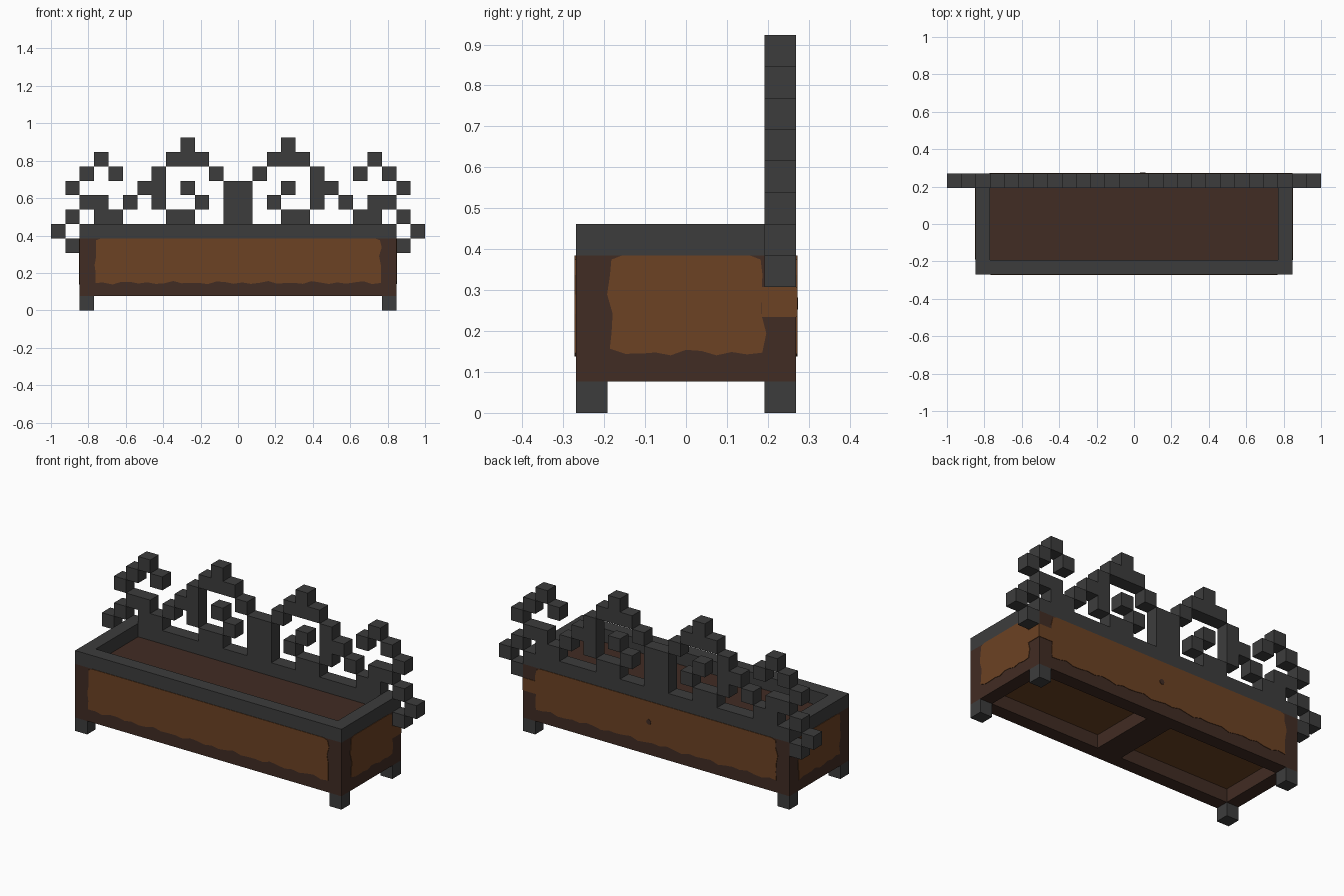
import bpy, bmesh, math
from mathutils import Matrix, Vector

if "Cube" in bpy.data.objects:
    bpy.data.objects.remove(bpy.data.objects["Cube"])

U = 2 / 26                      # edge of one block
HALF_W, HALF_D = 11, 3.5        # planter half size in blocks


def material(name, rgb):
    mat = bpy.data.materials.new(name)
    mat.use_nodes = True
    mat.diffuse_color = (*rgb, 1)
    mat.node_tree.nodes["Principled BSDF"].inputs["Base Color"].default_value = (*rgb, 1)
    return mat


IRON = material("dark iron", (0.046, 0.046, 0.046))
BARK = material("dark bark", (0.053, 0.025, 0.017))
WOOD = material("warm wood", (0.150, 0.054, 0.017))


def finish(name, bm, mats):
    mesh = bpy.data.meshes.new(name)
    bm.to_mesh(mesh)
    bm.free()
    for mat in mats:
        mesh.materials.append(mat)
    obj = bpy.data.objects.new(name, mesh)
    bpy.context.collection.objects.link(obj)
    return obj


def blocks(name, cells, mats, rule=None):
    """Outer skin of a set of unit blocks; cells are (x, y, z) indices."""
    bm = bmesh.new()
    for cell in cells:
        centre = Vector(cell) + Vector((0.5, 0.5 - HALF_D, 0.5))
        for axis in range(3):
            for sign in (-1, 1):
                n = Vector((0, 0, 0))
                n[axis] = sign
                if tuple(int(c + d) for c, d in zip(cell, n)) in cells:
                    continue
                a = Vector((0, 0, 0))
                a[(axis + 1) % 3] = 0.5
                b = n.cross(a)
                mid = centre + n / 2
                corners = (mid - a - b, mid + a - b, mid + a + b, mid - a + b)
                face = bm.faces.new([bm.verts.new(p * U) for p in corners])
                if rule:
                    face.material_index = rule(cell, n)
    bmesh.ops.remove_doubles(bm, verts=bm.verts, dist=0.001)
    return finish(name, bm, mats)


def plate(name, points, angle, dist, mat):
    """Thin painted plate on one planter side; points are (across, height)."""
    turn = Matrix.Rotation(angle, 3, "Z")
    bm = bmesh.new()
    bm.faces.new([bm.verts.new(turn @ Vector((u, -dist - 0.003, z))) for u, z in points])
    obj = finish(name, bm, [mat])
    obj.modifiers.new("thickness", "SOLIDIFY").thickness = 0.003


def worn_outline(half, seed):
    """Stripped wood area with an uneven edge, in model units."""
    w = (half - 1) * U - 0.006
    low, top = 0.147, 5 * U
    steps = max(6, round(half * 3))

    def wave(t):
        return 0.006 * math.sin(t * 2.3 + seed) + 0.004 * math.sin(t * 5.1 + seed)

    pts = [(-w + 2 * w * i / steps, low + wave(i)) for i in range(steps + 1)]
    rise = (0.2, 0.4, 0.6, 0.8)
    pts += [(w + wave(i), low + (top - low) * t) for i, t in enumerate(rise)]
    pts += [(w - 0.004, top - 0.01), (w - 0.03, top), (0.03 - w, top), (0.004 - w, top - 0.01)]
    pts += [(-w + wave(i + 3), low + (top - low) * t) for i, t in enumerate(reversed(rise))]
    return pts


def square(u0, u1, z0, z1):
    return [(u0 * U, z0 * U), (u1 * U, z0 * U), (u1 * U, z1 * U), (u0 * U, z1 * U)]


# Planter box with two recesses underneath
xs, ys = range(-HALF_W, HALF_W), range(7)


def is_edge(x, y):
    return x in (-11, 10) or y in (0, 6)


box = {(x, y, z) for x in xs for y in ys for z in range(1, 5)
       if z > 1 or is_edge(x, y) or x in (-1, 0)}
blocks("planter_box", box, [BARK, WOOD], lambda cell, n: int(n.z < 0 and cell[2] == 2))

# Rim around the soil
blocks("rim", {(x, y, 5) for x in xs for y in ys if is_edge(x, y)}, [IRON])

# Feet
for side, x in (("right", -11), ("left", 10)):
    for end, y in (("front", 0), ("back", 6)):
        blocks(f"{end}_{side}_foot", {(x, y, 0)}, [IRON])

# Scrolled trellis: centre to outer edge, top row first, mirrored
PATTERN = """
...#.........
..###....#...
.#...#..#.#..
#..#.##....#.
#.#..#.#.##..
#..##...##.#.
............#
...........#.
""".split()
trellis = set()
for row, line in enumerate(PATTERN):
    for col, mark in enumerate(line):
        if mark == "#":
            trellis |= {(col, 6, 11 - row), (-1 - col, 6, 11 - row)}
blocks("trellis", trellis, [IRON])

# Stripped wood on the four sides
for i, (side, half, depth) in enumerate((("front", HALF_W, HALF_D), ("left", HALF_D, HALF_W),
                                         ("back", HALF_W, HALF_D), ("right", HALF_D, HALF_W))):
    plate(f"{side}_wood", worn_outline(half, i * 1.7), i * math.pi / 2, depth * U, WOOD)

# Worn corner patch and a small knot at the back
plate("left_corner_wood", square(2.4, 3.5, 3.05, 4), math.pi / 2, HALF_W * U, WOOD)
plate("back_corner_wood", square(-11, -9.9, 3.05, 4), math.pi, HALF_D * U, WOOD)
knot = [(-0.046 + 0.015 * math.cos(a), 0.267 + 0.015 * math.sin(a))
        for a in (k * math.pi / 4 for k in range(8))]
plate("back_knot", knot, math.pi, HALF_D * U + 0.002, BARK)
